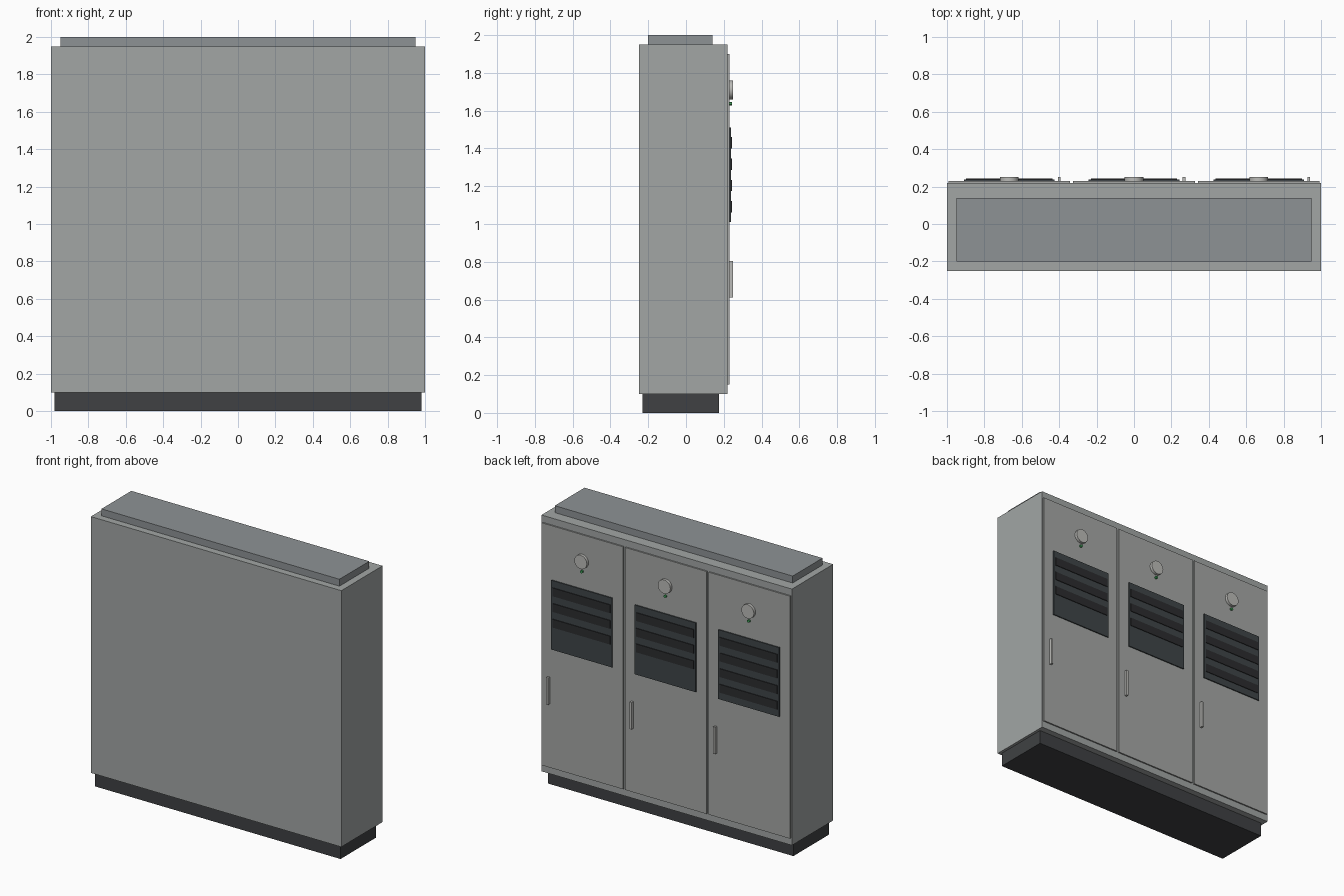
import bpy, math

if "Cube" in bpy.data.objects:
    bpy.data.objects.remove(bpy.data.objects["Cube"])


def material(name, rgb):
    m = bpy.data.materials.new(name)
    m.diffuse_color = (*rgb, 1)
    m.use_nodes = True
    m.node_tree.nodes["Principled BSDF"].inputs["Base Color"].default_value = m.diffuse_color
    return m


body_mat = material("body_grey", (0.36, 0.38, 0.375))
door_mat = material("door_grey", (0.38, 0.39, 0.38))
roof_mat = material("roof_grey", (0.27, 0.29, 0.30))
base_mat = material("plinth_dark", (0.05, 0.053, 0.056))
panel_mat = material("vent_dark", (0.05, 0.06, 0.065))
slat_mat = material("slat_black", (0.025, 0.026, 0.028))
metal_mat = material("metal", (0.5, 0.5, 0.48))
green_mat = material("lamp_green", (0.05, 0.35, 0.1))


def box(name, x, y, z, mat):
    """Box from (min, max) ranges."""
    bpy.ops.mesh.primitive_cube_add(
        size=1, location=[(r[0] + r[1]) / 2 for r in (x, y, z)])
    o = bpy.context.object
    o.name = name
    o.scale = [r[1] - r[0] for r in (x, y, z)]
    bpy.ops.object.transform_apply(location=False, rotation=False)
    o.data.materials.append(mat)
    return o


def disc(name, x, y, z, radius, mat, sides):
    """Cylinder facing along y."""
    bpy.ops.mesh.primitive_cylinder_add(
        vertices=sides, radius=radius, depth=y[1] - y[0],
        location=(x, (y[0] + y[1]) / 2, z), rotation=(math.pi / 2, 0, 0))
    o = bpy.context.object
    o.name = name
    o.data.materials.append(mat)
    bpy.ops.object.shade_smooth_by_angle()


# Cabinet shell
box("plinth", (-0.98, 0.98), (-0.23, 0.175), (0, 0.1), base_mat)
box("cabinet_body", (-1, 1), (-0.25, 0.22), (0.1, 1.95), body_mat)
box("roof_cap", (-0.95, 0.95), (-0.2, 0.14), (1.95, 2.0), roof_mat)

# Three doors with their fittings; the first has an extra slat
for i, cx in enumerate((-0.667, 0, 0.667)):
    box("door", (cx - 0.325, cx + 0.325), (0.22, 0.23), (0.15, 1.9), door_mat)
    box("vent_panel", (cx - 0.243, cx + 0.243), (0.228, 0.238), (1.01, 1.51), panel_mat)
    for k in range(4 if i == 0 else 3):
        z = 1.43 - 0.113 * k
        box("vent_slat", (cx - 0.23, cx + 0.23), (0.236, 0.243),
            (z - 0.03, z + 0.03), slat_mat)
    disc("gauge", cx, (0.228, 0.25), 1.71, 0.05, metal_mat, 24)
    disc("indicator_lamp", cx, (0.228, 0.243), 1.637, 0.01, green_mat, 12)
    box("handle", (cx + 0.26, cx + 0.275), (0.228, 0.25), (0.61, 0.805), metal_mat)
